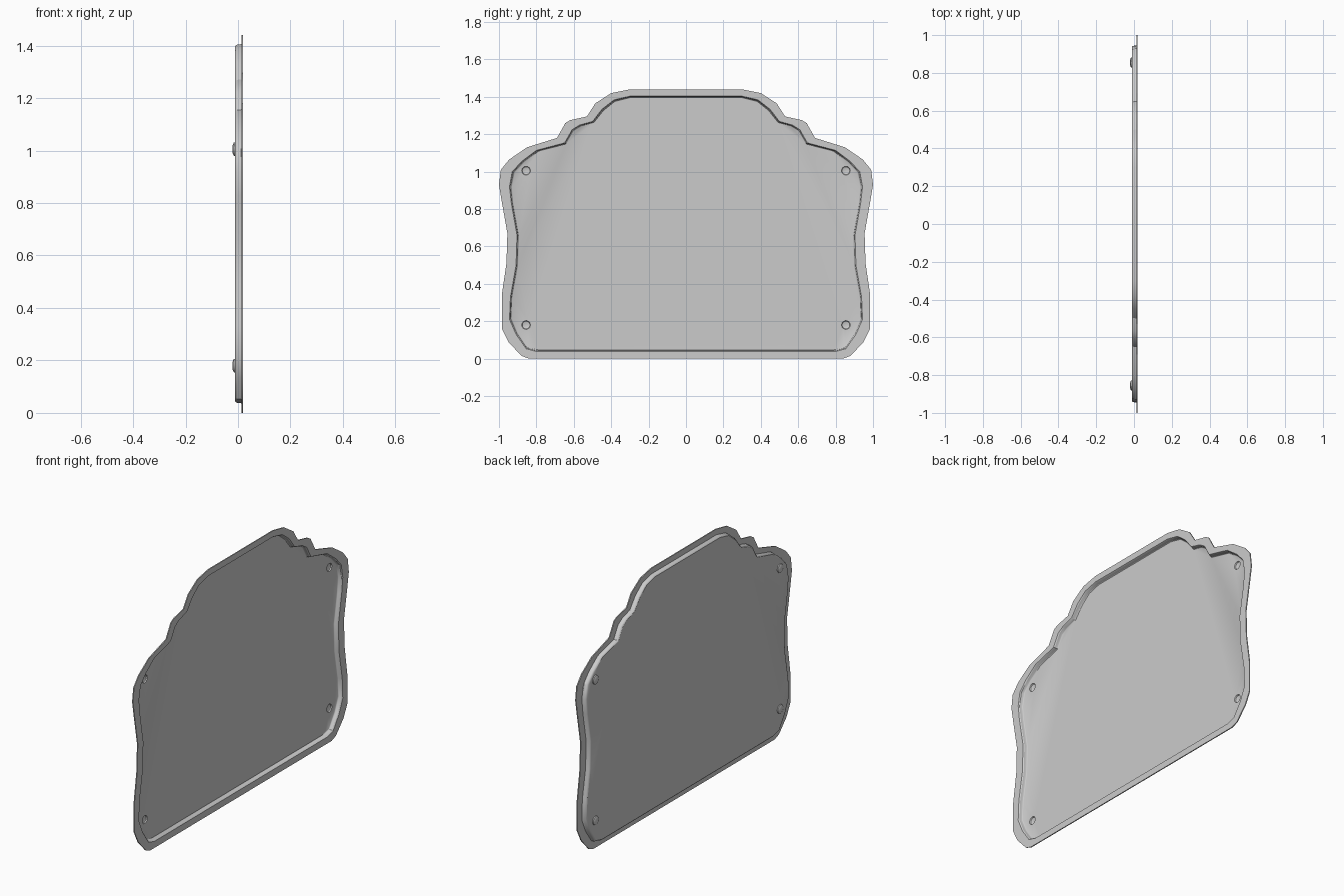
import bpy
import bmesh
import math
from mathutils import Vector

cube = bpy.data.objects.get("Cube")
if cube:
    bpy.data.objects.remove(cube, do_unlink=True)

# One plain grey for the whole pressed sheet
grey = bpy.data.materials.new("plain grey")
grey.use_nodes = True
colour = (0.6, 0.6, 0.6, 1)
grey.diffuse_color = colour
grey.node_tree.nodes["Principled BSDF"].inputs["Base Color"].default_value = colour

# Half outlines as (y, z), bottom to top: rim edge and recess edge
RIM = [(.84, 0), (.88, .015), (.95, .09), (.985, .16), (.985, .34), (.96, .51),
       (.955, .67), (.985, .84), (1, .93), (.99, 1.01), (.945, 1.065),
       (.85, 1.13), (.69, 1.18), (.645, 1.26), (.62, 1.275), (.53, 1.295),
       (.485, 1.365), (.4, 1.42), (.3, 1.44)]
RECESS = [(.8, .037), (.855, .052), (.91, .13), (.945, .21), (.94, .33), (.91, .5),
          (.905, .66), (.935, .83), (.945, .92), (.93, 1), (.88, 1.055),
          (.8, 1.115), (.65, 1.155), (.61, 1.225), (.57, 1.25), (.5, 1.27),
          (.45, 1.335), (.385, 1.385), (.3, 1.405)]
SHEET = 0.006
FLOOR = -0.0085


def mirrored(half):
    """Close a half outline by mirroring it across y."""
    return [Vector(p) for p in half] + [Vector((-y, z)) for y, z in reversed(half)]


def add_ring(bm, points, x):
    return [bm.verts.new((x, p.x, p.y)) for p in points]


def bridge(bm, a, b):
    for i in range(len(a)):
        j = (i + 1) % len(a)
        bm.faces.new((a[i], a[j], b[j], b[i]))


def ring_edges(bm, ring):
    return [bm.edges.get((ring[i - 1], ring[i])) for i in range(len(ring))]


def circle(y, z, radius, count=16):
    return [Vector((y + radius * math.cos(math.tau * i / count),
                    z + radius * math.sin(math.tau * i / count)))
            for i in range(count)]


bm = bmesh.new()
rim, recess = mirrored(RIM), mirrored(RECESS)

# Flat flange, then the rounded wall of the recess
rings = [add_ring(bm, rim, 0.016), add_ring(bm, recess, 0.016)]
for inset, x in ((.07, .012), (.11, -.002), (.16, -.006), (.25, FLOOR)):
    rings.append(add_ring(bm, [b + (b - a) * inset for a, b in zip(rim, recess)], x))
for a, b in zip(rings, rings[1:]):
    bridge(bm, a, b)
borders = ring_edges(bm, rings[-1])

# Four round pressed feet on the back of the panel
for y in (-.855, .855):
    for z in (.18, 1.005):
        foot = [add_ring(bm, circle(y, z, r), x)
                for r, x in ((.025, FLOOR), (.023, -.014), (.015, -.0175))]
        for a, b in zip(foot, foot[1:]):
            bridge(bm, a, b)
        bm.faces.new(foot[-1])
        borders += ring_edges(bm, foot[0])

# Panel floor filled around the feet
bmesh.ops.triangle_fill(bm, edges=borders, use_beauty=True, use_dissolve=False)
bmesh.ops.recalc_face_normals(bm, faces=bm.faces)

mesh = bpy.data.meshes.new("pressed_panel")
bm.to_mesh(mesh)
bm.free()
mesh.materials.append(grey)
panel = bpy.data.objects.new("pressed_panel", mesh)
bpy.context.collection.objects.link(panel)

# Sheet thickness
solid = panel.modifiers.new("Thickness", "SOLIDIFY")
solid.thickness = SHEET
solid.offset = 0

bpy.context.view_layer.objects.active = panel
panel.select_set(True)
bpy.ops.object.modifier_apply(modifier=solid.name)
bpy.ops.object.shade_smooth_by_angle(angle=math.radians(30))
